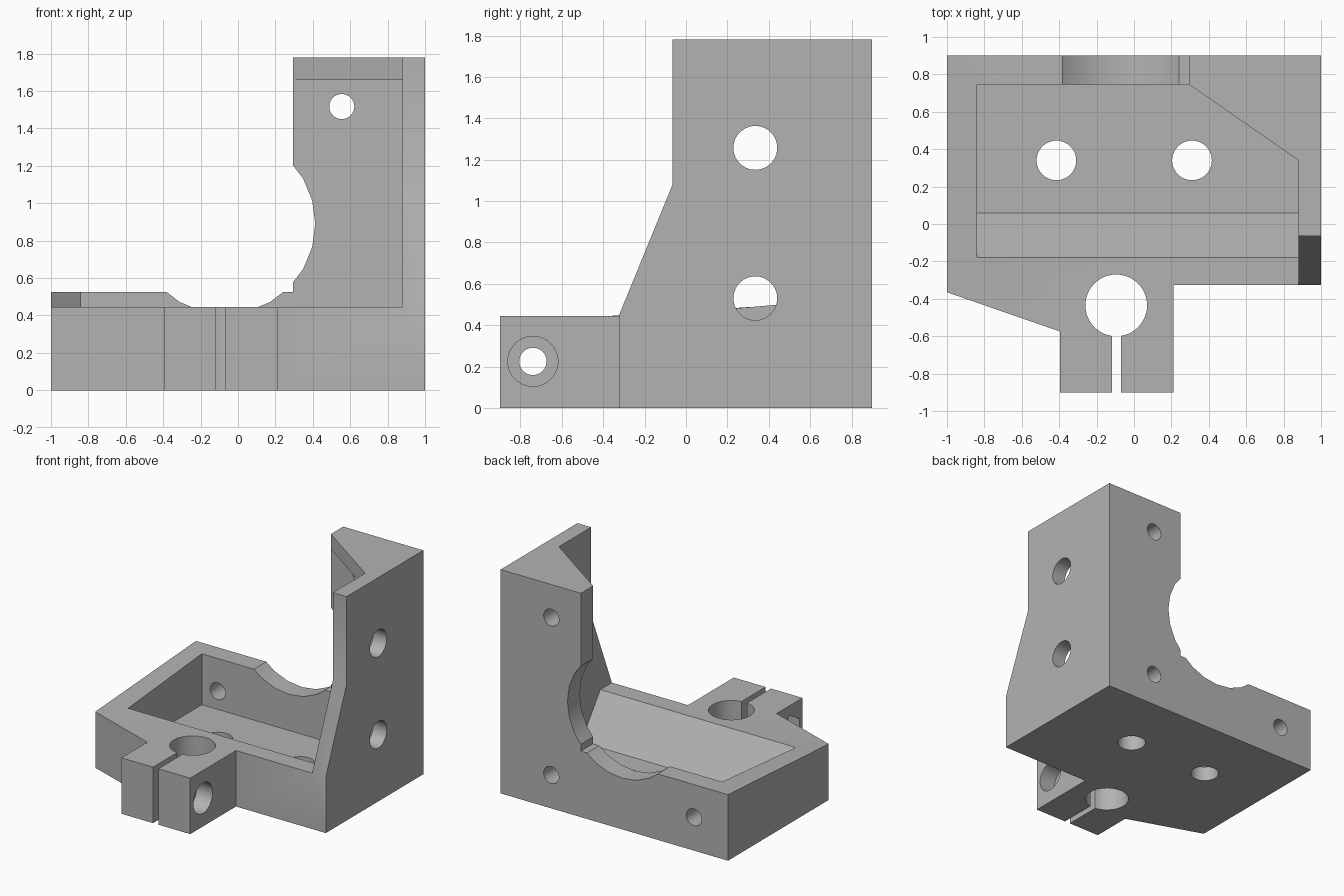
import bpy, bmesh, math

if "Cube" in bpy.data.objects:
    bpy.data.objects.remove(bpy.data.objects["Cube"])

grey = bpy.data.materials.new("plain_grey")
grey.use_nodes = True
grey.diffuse_color = (0.45, 0.45, 0.45, 1)
grey.node_tree.nodes["Principled BSDF"].inputs["Base Color"].default_value = grey.diffuse_color


def place(axis, u, v, w):
    """Profile coordinates (u, v) with depth w along the axis."""
    return {"x": (w, u, v), "y": (u, w, v), "z": (u, v, w)}[axis]


def prism(name, axis, points, start, end):
    """Extrude a profile; end may be one depth or a depth per point."""
    ends = end if isinstance(end, list) else [end] * len(points)
    bm = bmesh.new()
    low = [bm.verts.new(place(axis, u, v, start)) for u, v in points]
    high = [bm.verts.new(place(axis, u, v, e)) for (u, v), e in zip(points, ends)]
    bm.faces.new(low)
    top = bm.faces.new(high)
    for i in range(len(points)):
        j = (i + 1) % len(points)
        bm.faces.new((low[i], low[j], high[j], high[i]))
    if isinstance(end, list):
        bmesh.ops.triangulate(bm, faces=[top])
    bmesh.ops.recalc_face_normals(bm, faces=bm.faces)
    mesh = bpy.data.meshes.new(name)
    bm.to_mesh(mesh)
    bm.free()
    mesh.materials.append(grey)
    obj = bpy.data.objects.new(name, mesh)
    bpy.context.scene.collection.objects.link(obj)
    return obj


def box(name, axis, u0, u1, v0, v1, start, end):
    return prism(name, axis, [(u0, v0), (u1, v0), (u1, v1), (u0, v1)], start, end)


def bore(name, axis, u, v, radius, start, end, sides=40, turn=0.0):
    step = math.tau / sides
    ring = [(u + radius * math.cos(i * step + turn), v + radius * math.sin(i * step + turn))
            for i in range(sides)]
    return prism(name, axis, ring, start, end)


def combine(body, other, operation):
    mod = body.modifiers.new(other.name, "BOOLEAN")
    mod.operation = operation
    mod.solver = "EXACT"
    mod.object = other
    bpy.context.view_layer.objects.active = body
    bpy.ops.object.modifier_apply(modifier=mod.name)
    bpy.data.objects.remove(other)


RIM, BACK_TOP, TOP = 0.445, 0.525, 1.78
FLOOR, WALL_Y, SIDE_X, LEFT_X = 0.12, 0.745, 0.88, -0.84

# Base block with the clamp lug at the front
body = prism("motor_bracket", "z", [
    (-1, 0.9), (1, 0.9), (1, -0.325), (0.21, -0.325), (0.21, -0.9),
    (-0.395, -0.9), (-0.395, -0.575), (-1, -0.365)], 0, RIM)

solids = [
    # Back wall, low on the right and tall on the left
    prism("back_wall", "y", [(LEFT_X, 0), (1, 0), (1, TOP), (0.295, TOP),
                             (0.295, BACK_TOP), (LEFT_X, BACK_TOP)], WALL_Y, 0.9),
    # Tall side wall
    prism("side_wall", "x", [(-0.325, 0), (0.9, 0), (0.9, TOP), (-0.065, TOP),
                             (-0.065, 1.08), (-0.325, RIM)], SIDE_X, 1),
    # Triangular corner web at the top
    prism("corner_web", "z", [(0.295, WALL_Y), (0.295, 0.8), (0.95, 0.8),
                              (0.95, 0.34), (SIDE_X, 0.34)], 1.66, TOP),
    # Low side wall with a sloping top
    prism("low_side_wall", "z", [(-1, 0.9), (-1, -0.365), (LEFT_X, -0.18),
                                 (LEFT_X, WALL_Y), (LEFT_X, 0.9)], 0,
          [BACK_TOP, RIM, RIM, BACK_TOP, BACK_TOP]),
]
for solid in solids:
    combine(body, solid, "UNION")

# Tray cavity with a slanted front side, and the large round opening
cuts = [
    prism("cavity", "x", [(-0.18, 0.7), (-0.18, RIM), (0.06, FLOOR),
                          (WALL_Y, FLOOR), (WALL_Y, 0.7)], LEFT_X, SIDE_X),
    bore("round_opening", "y", -0.07, 0.89, 0.483, 0.6, 1.0, sides=24),
]
# Screw holes in the back wall
for x, z in ((0.555, 1.517), (0.555, 0.265), (-0.7, 0.265)):
    cuts.append(bore("back_hole", "y", x, z, 0.067, 0.7, 1.0))
# Holes in the side wall and the floor
for z in (1.257, 0.53):
    cuts.append(bore("side_hole", "x", 0.335, z, 0.106, 0.8, 1.1))
for x in (-0.415, 0.31):
    cuts.append(bore("floor_hole", "z", x, 0.34, 0.106, -0.1, 0.3))
# Rod clamp: bore, slit, cross bolt hole, bolt head and nut recesses
cuts += [
    bore("rod_hole", "z", -0.095, -0.435, 0.165, -0.1, 0.6, sides=48),
    box("clamp_slit", "z", -0.117, -0.07, -1.0, -0.5, -0.1, 0.6),
    bore("bolt_hole", "x", -0.74, 0.225, 0.066, -0.5, 0.3),
    bore("bolt_head_recess", "x", -0.74, 0.225, 0.121, 0.07, 0.3),
    bore("nut_recess", "x", -0.74, 0.225, 0.14, -0.5, -0.295, sides=6, turn=math.pi / 2),
]
for cut in cuts:
    combine(body, cut, "DIFFERENCE")

bpy.ops.object.select_all(action="DESELECT")
body.select_set(True)
bpy.context.view_layer.objects.active = body
bpy.ops.object.shade_smooth_by_angle(angle=math.radians(25))
